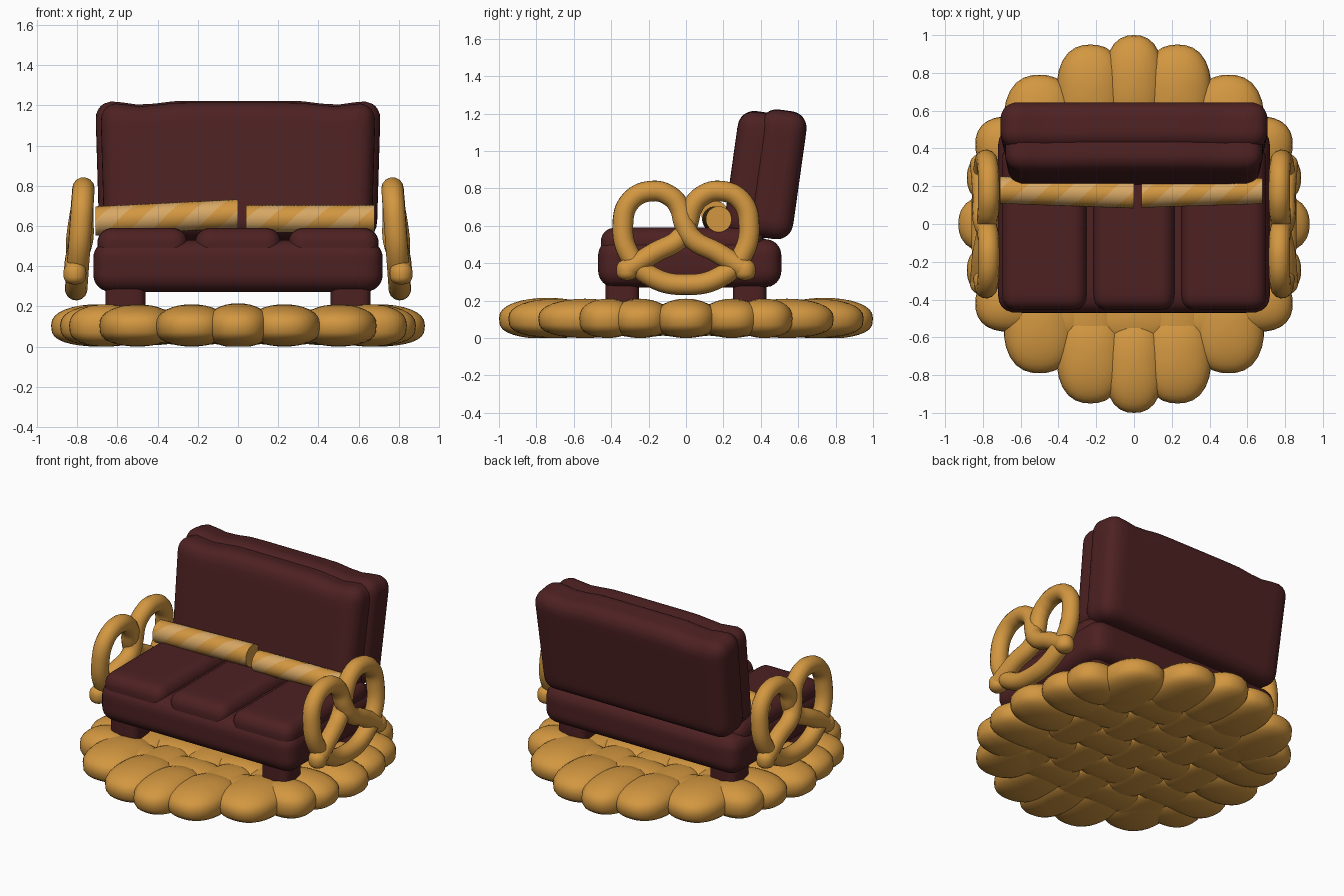
import bpy, bmesh, math
from mathutils import Vector

if "Cube" in bpy.data.objects:
    bpy.data.objects.remove(bpy.data.objects["Cube"])


def material(name, rgb):
    m = bpy.data.materials.new(name)
    m.diffuse_color = (*rgb, 1)
    m.use_nodes = True
    m.node_tree.nodes["Principled BSDF"].inputs["Base Color"].default_value = m.diffuse_color
    return m


GOLD = material("golden crust", (0.65, 0.31, 0.052))
LIGHT = material("pale wafer", (0.68, 0.39, 0.13))
BROWN = material("dark chocolate", (0.075, 0.015, 0.016))


def finish(bm, name, mats, loc=(0, 0, 0), rot=(0, 0, 0)):
    bmesh.ops.recalc_face_normals(bm, faces=bm.faces)
    for f in bm.faces:
        f.smooth = True
    me = bpy.data.meshes.new(name)
    bm.to_mesh(me)
    bm.free()
    for m in mats:
        me.materials.append(m)
    ob = bpy.data.objects.new(name, me)
    ob.location, ob.rotation_euler = loc, rot
    bpy.context.collection.objects.link(ob)
    return ob


def soft_box(name, center, half, r, rot=(0, 0, 0), warp=None, cuts=19):
    """Box with evenly rounded edges, optionally warped."""
    bm = bmesh.new()
    bmesh.ops.create_cube(bm, size=2)
    bmesh.ops.subdivide_edges(bm, edges=bm.edges[:], cuts=cuts, use_grid_fill=True)
    for v in bm.verts:
        p = Vector([math.sin(c * math.pi / 2) * h for c, h in zip(v.co, half)])
        q = Vector([max(-(h - r), min(h - r, c)) for c, h in zip(p, half)])
        v.co = q + (p - q).normalized() * r
        if warp:
            v.co = warp(v.co)
    return finish(bm, name, [BROWN], center, rot)


def add_pillow(bm, center, semi, n=2.4):
    """Puffy ellipsoid, slightly squared in plan, flatter underneath."""
    made = bmesh.ops.create_uvsphere(bm, u_segments=28, v_segments=16, radius=1)
    for v in made["verts"]:
        x, y, z = v.co
        t = math.atan2(y, x)
        k = (abs(math.cos(t)) ** n + abs(math.sin(t)) ** n) ** (-1 / n)
        z = math.copysign(abs(z) ** (.85 if z > 0 else .65), z)
        v.co = [c + s * q for c, s, q in zip(center, semi, (x * k, y * k, z))]


# Woven base: big rim pillows
bm = bmesh.new()
rim = [(0, .74, .16, .26), (.23, .70, .18, .25), (.50, .54, .19, .25),
       (.66, .42, .18, .15), (.66, .245, .225, .16), (.70, 0, .23, .165)]
for x, y, a, b in rim:
    for sx in ((1, -1) if x else (1,)):
        for sy in ((1, -1) if y else (1,)):
            add_pillow(bm, (x * sx, y * sy, .105), (a, b, .105 if x else .11))
for v in bm.verts:
    v.co.z = max(v.co.z, 0)
finish(bm, "woven_base_rim", [GOLD])

# Woven base: interlaced inner pillows, upper and lower crossing
bm = bmesh.new()
for i in range(-2, 3):
    for j in range(-2, 3):
        for z, flip in ((.13, 0), (.066, 1)):
            semi = (.135, .22, .06) if (i + j + flip) % 2 else (.22, .135, .06)
            add_pillow(bm, (i * .23, j * .245, z), semi)
finish(bm, "woven_base_centre", [GOLD])

# Legs
for sx in (-1, 1):
    for sy in (-1, 1):
        soft_box("leg", (sx * .56, sy * .34, .25), (.10, .09, .11), .045, cuts=9)

# Seat base and three cushions
soft_box("seat_base", (0, .02, .40), (.72, .49, .13), .09)
for x, w in ((-.475, .225), (0, .215), (.475, .225)):
    soft_box("seat_cushion", (x, -.02, .48), (w, .435, .11), .075)


# Backrest with softly raised corners
def sag(p):
    k = max(0, p.z / .35)
    dip = .02 * math.exp(-((abs(p.x) - .47) / .1) ** 2)
    return Vector((p.x * (1 + .015 * p.z / .35), p.y, p.z - dip * k))


tilt = (math.radians(-8), 0, 0)
soft_box("backrest", (0, .485, .875), (.70, .125, .345), .09, tilt, sag)
soft_box("back_cushion", (0, .375, .87), (.675, .135, .34), .09, tilt, sag)


# Striped wafer rolls: twisted columns make the spiral stripes
def wafer_roll(name, a, b, r, pitch=.46, n=32, rings=36):
    a, b = Vector(a), Vector(b)
    length = (b - a).length
    bm = bmesh.new()
    rows = []
    for k in range(rings + 1):
        c = a.lerp(b, k / rings)
        row = []
        for j in range(n):
            t = 2 * math.pi * (j / n + k / rings * length / pitch)
            row.append(bm.verts.new(c + Vector((0, -math.cos(t), math.sin(t))) * r))
        rows.append(row)
    for k in range(rings):
        for j in range(n):
            m = (j + 1) % n
            f = bm.faces.new((rows[k][j], rows[k][m], rows[k + 1][m], rows[k + 1][j]))
            f.material_index = (j // 8) % 2
    bm.faces.new(rows[0])
    bm.faces.new(rows[-1])
    ob = finish(bm, name, [GOLD, LIGHT])
    bpy.ops.object.select_all(action='DESELECT')
    ob.select_set(True)
    bpy.context.view_layer.objects.active = ob
    bpy.ops.object.shade_smooth_by_angle(angle=math.radians(40))


wafer_roll("wafer_roll_left", (-.71, .18, .625), (0, .155, .66), .073)
wafer_roll("wafer_roll_right", (.04, .155, .635), (.68, .175, .635), .069)

# Pretzel armrests: (y, z, sideways offset) from one end to the bottom middle
half = [(.315, .365, .012), (.17, .455, .008), (.03, .535, .012), (-.008, .61, .008),
        (-.035, .70, 0), (-.08, .755, 0), (-.175, .786, 0), (-.295, .735, 0),
        (-.338, .60, 0), (-.30, .44, 0), (-.18, .325, 0)]
path = half + [(0, .285, 0)] + [
    (-y, z, -o if 2 <= i <= 3 else o) for i, (y, z, o) in reversed(list(enumerate(half)))]


def pretzel(name, side):
    cu = bpy.data.curves.new(name + "_path", 'CURVE')
    cu.dimensions = '3D'
    cu.bevel_depth, cu.bevel_resolution, cu.resolution_u = .056, 5, 8
    sp = cu.splines.new('BEZIER')
    sp.bezier_points.add(len(path) - 1)
    pts = [Vector((side * (.765 + (.84 - z) / .62 * .045 + o), y, z)) for y, z, o in path]
    for bp, p in zip(sp.bezier_points, pts):
        bp.co = p
        bp.handle_left_type = bp.handle_right_type = 'AUTO'
    tmp = bpy.data.objects.new(name + "_path", cu)
    bpy.context.collection.objects.link(tmp)
    bpy.context.view_layer.update()
    me = bpy.data.meshes.new_from_object(tmp.evaluated_get(bpy.context.evaluated_depsgraph_get()))
    bm = bmesh.new()
    bm.from_mesh(me)
    bpy.data.objects.remove(tmp)
    for f in bm.faces:
        f.material_index = 0
    for p in (pts[0], pts[-1]):  # rounded ends
        add_pillow(bm, p, (.057, .057, .057), 2)
    finish(bm, name, [GOLD])


pretzel("pretzel_armrest_right", 1)
pretzel("pretzel_armrest_left", -1)
